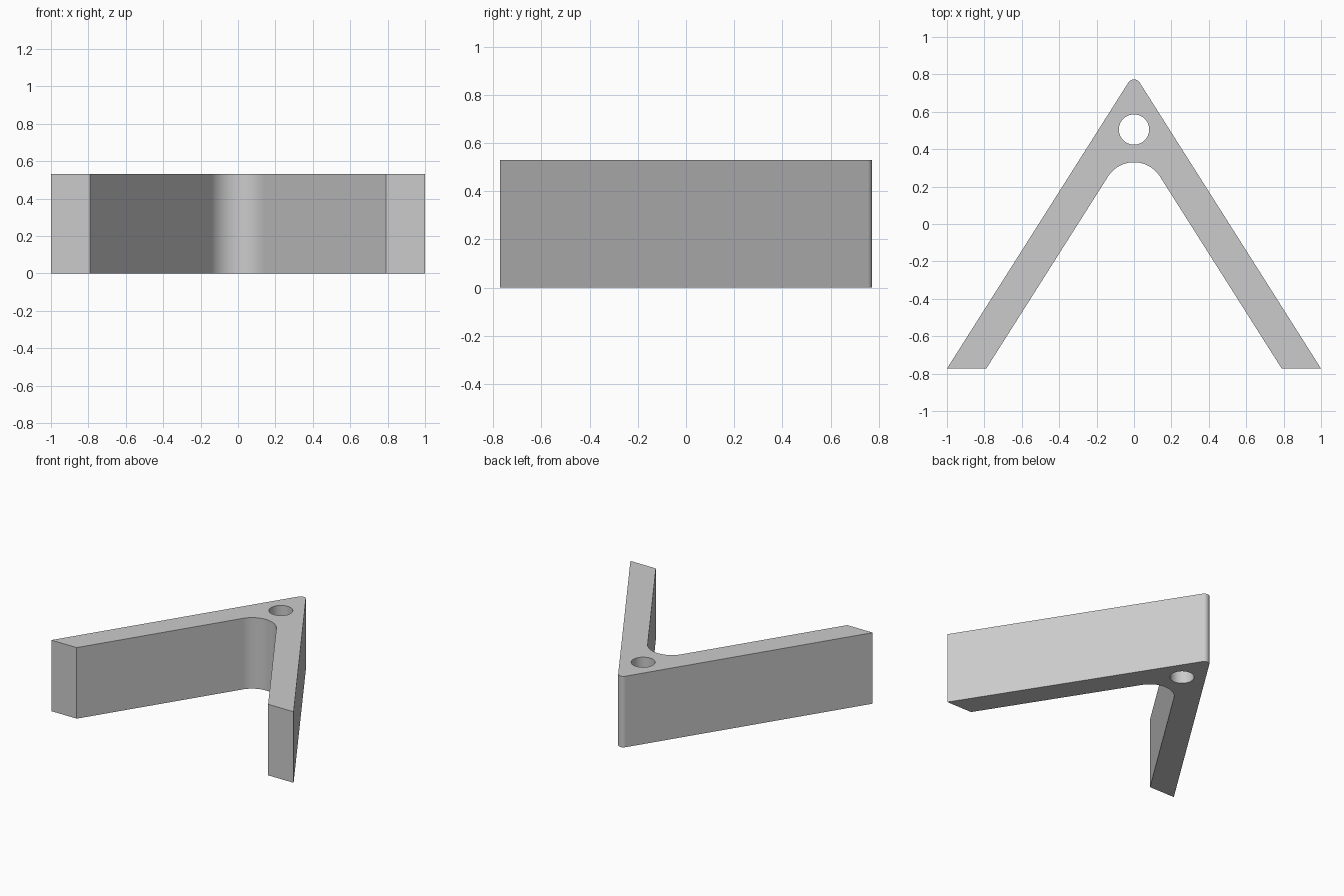
import bpy
import bmesh
from math import sin, cos, pi, atan2, radians

cube = bpy.data.objects.get("Cube")
if cube:
    bpy.data.objects.remove(cube)

HEIGHT = 0.53
BASE_Y = -0.773
SLOPE = 1.577                      # steepness of each leg
TILT = atan2(1, SLOPE)             # direction of a leg wall's normal above +x


def arc(cx, cy, r, start, end, steps):
    """Points along a circular arc."""
    return [(cx + r * cos(start + (end - start) * i / steps),
             cy + r * sin(start + (end - start) * i / steps))
            for i in range(steps + 1)]


def rounded_apex(half_width, top):
    """Arc tangent to both walls of a wedge, reaching up to y = top."""
    peak = BASE_Y + half_width * SLOPE
    s = sin(TILT)
    r = (peak - top) * s / (1 - s)
    return arc(0, top - r, r, TILT, pi - TILT, 32)


# Outline: outer wedge with rounded tip, then inner wedge with wide fillet
outline = [(1, BASE_Y)] + rounded_apex(1, 0.773) + [(-1, BASE_Y), (-0.79, BASE_Y)]
outline += rounded_apex(0.79, 0.33)[::-1] + [(0.79, BASE_Y)]
hole = arc(0, 0.505, 0.081, 0, 2 * pi, 48)[:-1]

# Fill the flat profile around the hole and extrude it upward
bm = bmesh.new()
edges = []
for loop in (outline, hole):
    verts = [bm.verts.new((x, y, 0)) for x, y in loop]
    edges += [bm.edges.new((v, verts[i - 1])) for i, v in enumerate(verts)]
bmesh.ops.triangle_fill(bm, use_beauty=True, edges=edges, normal=(0, 0, 1))
grown = bmesh.ops.extrude_face_region(bm, geom=bm.faces[:], use_keep_orig=True)
top_verts = [g for g in grown["geom"] if isinstance(g, bmesh.types.BMVert)]
bmesh.ops.translate(bm, verts=top_verts, vec=(0, 0, HEIGHT))
bmesh.ops.recalc_face_normals(bm, faces=bm.faces[:])

mesh = bpy.data.meshes.new("angled_bracket")
bm.to_mesh(mesh)
bm.free()
bracket = bpy.data.objects.new("angled_bracket", mesh)
bpy.context.collection.objects.link(bracket)

# Single grey material
grey = bpy.data.materials.new("light_grey")
grey.use_nodes = True
colour = (0.6, 0.6, 0.6, 1)
grey.diffuse_color = colour
grey.node_tree.nodes["Principled BSDF"].inputs["Base Color"].default_value = colour
mesh.materials.append(grey)

# Smooth curved walls, crisp rims and corners
bpy.ops.object.select_all(action="DESELECT")
bracket.select_set(True)
bpy.context.view_layer.objects.active = bracket
bpy.ops.object.shade_smooth_by_angle(angle=radians(30))
weighted = bracket.modifiers.new("flat_walls", "WEIGHTED_NORMAL")
weighted.keep_sharp = True
